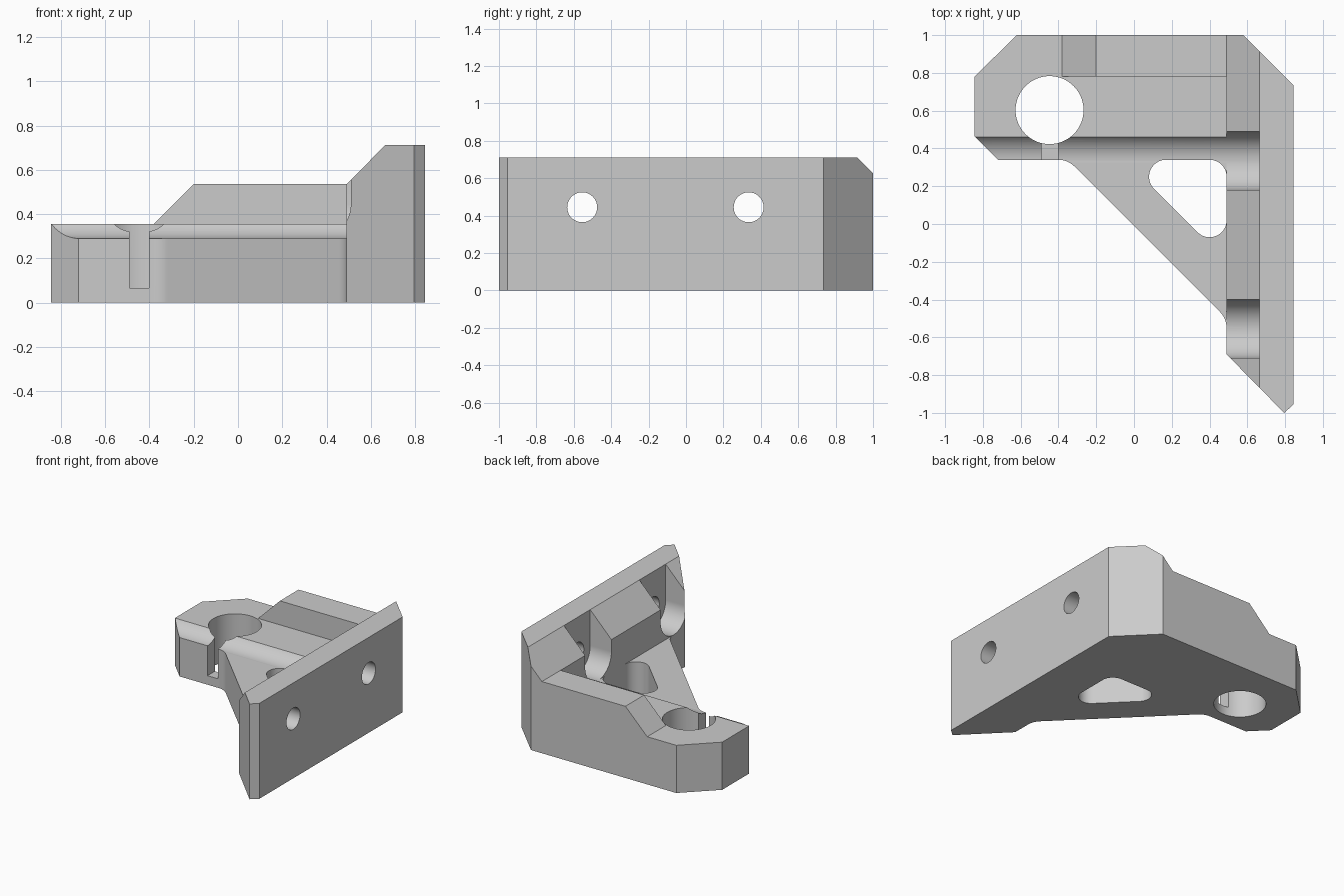
import bpy
import bmesh
from math import cos, sin, radians

cube = bpy.data.objects.get("Cube")
if cube:
    bpy.data.objects.remove(cube, do_unlink=True)


def arc(cx, cy, r, start, end, steps):
    """Points along an arc, angles in degrees."""
    angles = [radians(start + (end - start) * i / steps) for i in range(steps + 1)]
    return [(cx + r * cos(a), cy + r * sin(a)) for a in angles]


def circle(cx, cy, r, steps=64):
    return arc(cx, cy, r, 0, 360, steps)[:-1]


def rect(a0, b0, a1, b1):
    return [(a0, b0), (a1, b0), (a1, b1), (a0, b1)]


def prism(name, profile, axis, low, high):
    """Extrude a 2D profile along axis 0, 1 or 2 (x, y or z)."""
    bm = bmesh.new()
    rings = []
    for level in (low, high):
        ring = []
        for p in profile:
            co = list(p)
            co.insert(axis, level)
            ring.append(bm.verts.new(co))
        rings.append(ring)
    bottom, top = rings
    bm.faces.new(bottom)
    bm.faces.new(top)
    n = len(profile)
    for i in range(n):
        j = (i + 1) % n
        bm.faces.new((bottom[i], bottom[j], top[j], top[i]))
    bmesh.ops.recalc_face_normals(bm, faces=bm.faces)
    mesh = bpy.data.meshes.new(name)
    bm.to_mesh(mesh)
    bm.free()
    obj = bpy.data.objects.new(name, mesh)
    bpy.context.collection.objects.link(obj)
    return obj


# Main levels
BASE, RIB, TOP, FLOOR = 0.356, 0.535, 0.712, 0.29
WALL, CREST = 0.49, 0.665          # inner wall face, inner edge of wall top
SCREW_Z, SLOT_R = 0.445, 0.155
SCREWS = (0.335, -0.555)

# Bracket body from its plan outline
outline = [(-0.845, 0.78), (-0.845, 0.465), (-0.72, 0.34)]
outline += arc(-0.4, 0.22, 0.12, 90, 45, 8)
outline += arc(0.37, -0.55, 0.12, 45, 0, 8)
outline += [(WALL, -0.69), (0.795, -1), (0.845, -0.955),
            (0.845, 0.735), (0.58, 1), (-0.62, 1)]
body = prism("bracket_body", outline, 2, 0, TOP)

cutters = []


def cut(name, profile, axis, low, high):
    cutters.append(prism(name, profile, axis, low, high))


# Stepped silhouette: base, sloped rib end, wall chamfer
cut("silhouette_cut", [(-1.2, BASE), (-0.38, BASE), (-0.2, RIB), (WALL, RIB),
                       (CREST, TOP), (CREST, 1), (-1.2, 1)], 1, -1.2, 1.2)
# Clear the space in front of the rib and above the gusset
cut("base_top_cut", rect(-1.2, -1.2, WALL, 0.78), 2, BASE, 1.1)
cut("gusset_top_cut", rect(-1.2, -1.2, WALL, SCREWS[0]), 2, FLOOR + 0.0005, 1.2)

# Round-bottomed channels for the screw heads, with screw holes
for y, start in zip(SCREWS, (-1.3, 0.3)):
    channel = arc(y, SCREW_Z, SLOT_R, 180, 360, 32)
    channel += [(y + SLOT_R, 1.3), (y - SLOT_R, 1.3)]
    cut("screw_channel", channel, 0, start, CREST)
    cut("screw_hole", circle(y, SCREW_Z, 0.08, 48), 0, 0.6, 1.2)

# Clamp bore and its slit
cut("clamp_bore", circle(-0.447, 0.603, 0.18), 2, -0.2, 1.4)
cut("clamp_slit", rect(-0.49, 0.2, -0.402, 0.55), 2, 0.067, 1.5)

# Rounded triangular window in the gusset
window = arc(0.4, 0.25, 0.09, 0, 90, 16)
window += arc(0.17, 0.25, 0.09, 90, 225, 24)
window += arc(0.4, 0.02, 0.09, 225, 360, 24)
cut("gusset_window", window, 2, -0.3, 0.34)

# Apply the cuts
bpy.ops.object.select_all(action="DESELECT")
body.select_set(True)
bpy.context.view_layer.objects.active = body
for cutter in cutters:
    cutter.hide_render = True
    mod = body.modifiers.new(cutter.name, "BOOLEAN")
    mod.operation = "DIFFERENCE"
    mod.solver = "EXACT"
    mod.object = cutter
    bpy.ops.object.modifier_apply(modifier=mod.name)
for cutter in cutters:
    bpy.data.objects.remove(cutter, do_unlink=True)

# Material
grey = bpy.data.materials.new("light_grey")
grey.use_nodes = True
colour = (0.6, 0.6, 0.6, 1)
grey.diffuse_color = colour
grey.node_tree.nodes["Principled BSDF"].inputs["Base Color"].default_value = colour
body.data.materials.clear()
body.data.materials.append(grey)
for poly in body.data.polygons:
    poly.material_index = 0

# Smooth curved walls, keep edges sharp and flats flat
bpy.ops.object.shade_smooth_by_angle(angle=radians(20))
weighted = body.modifiers.new("flat_faces", "WEIGHTED_NORMAL")
weighted.keep_sharp = True
